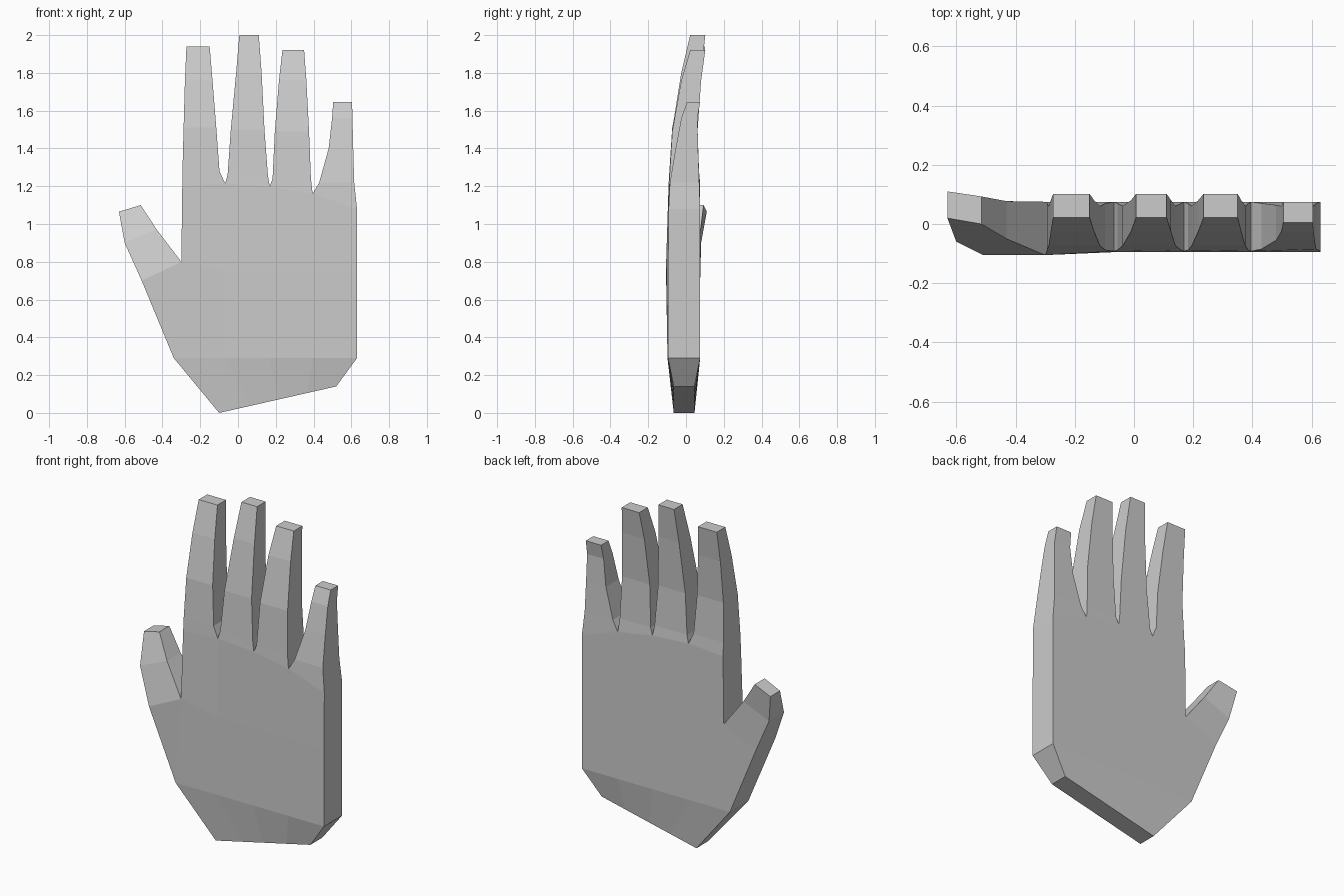
import bpy, bmesh

if "Cube" in bpy.data.objects:
    bpy.data.objects.remove(bpy.data.objects["Cube"])

# A point is (x, z, front_y, back_y); cells between rows become front and back faces
bm = bmesh.new()
points = {}
edge_use = {}


def pair(p):
    if p not in points:
        x, z, yf, yb = p
        points[p] = (bm.verts.new((x, yf, z)), bm.verts.new((x, yb, z)))
    return points[p]


def cell(*corners):
    ring = list(dict.fromkeys(corners))
    bm.faces.new([pair(p)[0] for p in ring])
    bm.faces.new([pair(p)[1] for p in reversed(ring)])
    for a, b in zip(ring, ring[1:] + ring[:1]):
        edge_use.setdefault(frozenset((a, b)), []).append((a, b))


def loft(rows):
    for low, high in zip(rows, rows[1:]):
        for i in range(len(low) - 1):
            cell(low[i], low[i + 1], high[i + 1], high[i])


# Palm: wrist edge, heel, middle and knuckle rows
wrist = [(-0.10 + 0.62 * t, 0.14 * t, -0.065, 0.045) for t in (0, 0.27, 0.5, 0.75, 1)]
columns = (-0.068, 0.168, 0.395, 0.63)
heel = [(-0.34, 0.29, -0.098, 0.075)] + [(x, 0.29, -0.095, 0.075) for x in columns]
middle = [(-0.30, 0.80, -0.105, 0.075)] + [(x, 0.75, -0.095, 0.075) for x in columns]
knuckles = [(x, z, -0.092, 0.075) for x, z in
            zip((-0.295,) + columns, (1.20, 1.215, 1.20, 1.16, 1.08))]
loft([wrist, heel, middle, knuckles])

# Fingers: left x, right x and height of each joint, curling backwards to the tip
fingers = [
    [(-0.294, -0.098, 1.28), (-0.288, -0.115, 1.51), (-0.281, -0.135, 1.76), (-0.273, -0.15, 1.94)],
    [(-0.055, 0.158, 1.26), (-0.038, 0.14, 1.50), (-0.01, 0.125, 1.80), (0.007, 0.11, 2.00)],
    [(0.183, 0.386, 1.24), (0.195, 0.376, 1.49), (0.217, 0.362, 1.76), (0.235, 0.35, 1.92)],
    [(0.43, 0.615, 1.22), (0.48, 0.61, 1.40), (0.498, 0.606, 1.56), (0.504, 0.604, 1.645)],
]
curl = [(-0.088, 0.069), (-0.073, 0.061), (-0.025, 0.08), (0.022, 0.102)]
little_curl = [(-0.085, 0.07), (-0.055, 0.064), (-0.025, 0.06), (0.005, 0.075)]
for i, joints in enumerate(fingers):
    bend = little_curl if i == 3 else curl
    rows = [[knuckles[i], knuckles[i + 1]]]
    rows += [[(l, z, *y), (r, z, *y)] for (l, r, z), y in zip(joints, bend)]
    loft(rows)

# Thumb: fans out from the heel edge of the palm
loft([
    [heel[0], heel[0]],
    [(-0.51, 0.70, -0.105, 0.075), middle[0]],
    [(-0.60, 0.90, -0.06, 0.08), (-0.43, 0.97, -0.05, 0.077)],
    [(-0.63, 1.065, 0.02, 0.11), (-0.515, 1.10, 0.0, 0.093)],
])

# Side walls close every open edge
for uses in edge_use.values():
    if len(uses) == 1:
        a, b = uses[0]
        bm.faces.new((pair(b)[0], pair(a)[0], pair(a)[1], pair(b)[1]))

bmesh.ops.recalc_face_normals(bm, faces=bm.faces)
mesh = bpy.data.meshes.new("hand")
bm.to_mesh(mesh)
bm.free()
hand = bpy.data.objects.new("hand", mesh)
bpy.context.collection.objects.link(hand)
